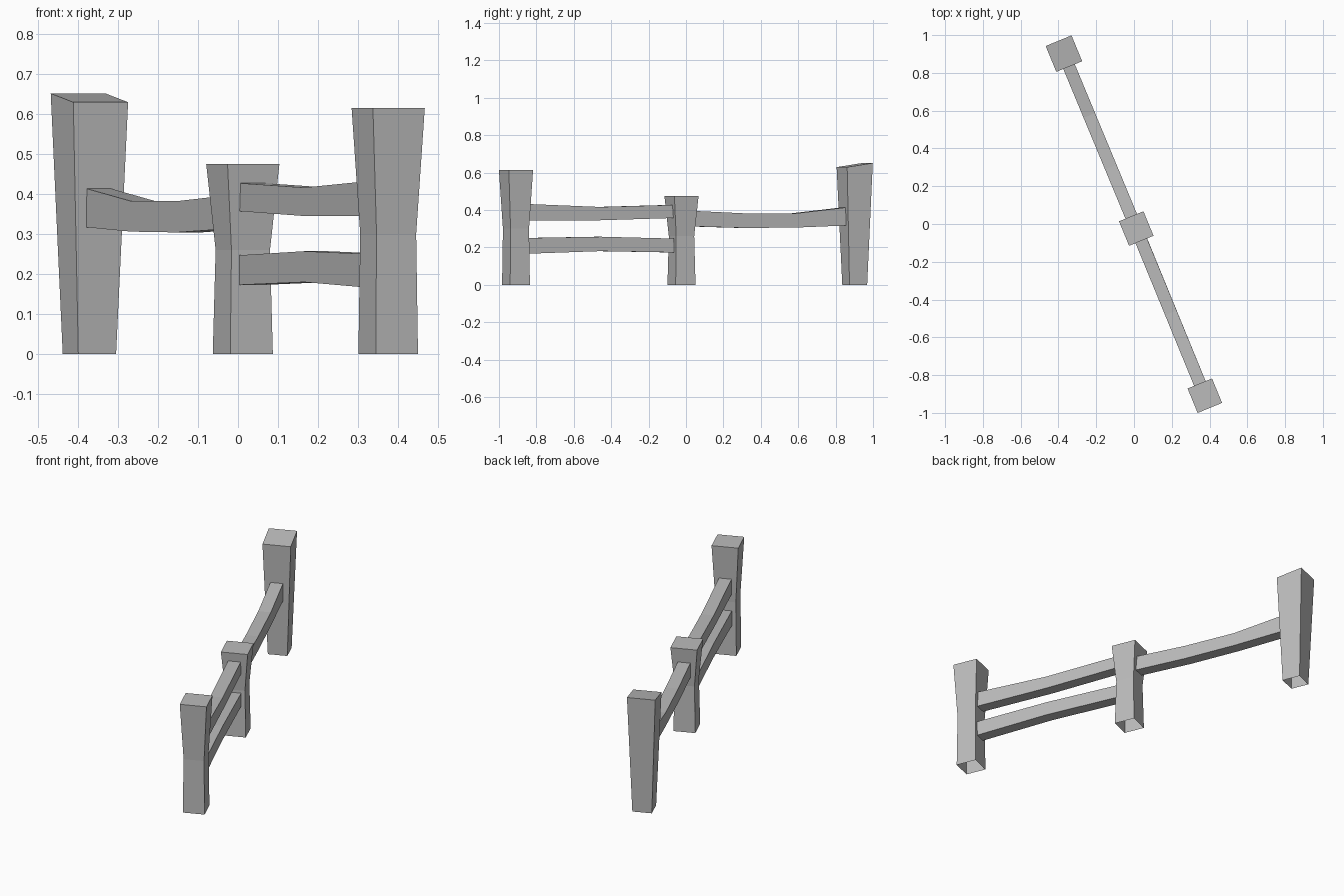
import bpy, bmesh
from math import hypot
from mathutils import Vector

cube = bpy.data.objects.get("Cube")
if cube:
    bpy.data.objects.remove(cube, do_unlink=True)

grey = bpy.data.materials.new("weathered_grey")
grey.use_nodes = True
colour = (0.5, 0.5, 0.5, 1)
grey.diffuse_color = colour
grey.node_tree.nodes["Principled BSDF"].inputs["Base Color"].default_value = colour

# The fence runs diagonally: u along it, v across it
length = hypot(0.745, 1.81)
u = Vector((0.745 / length, -1.81 / length, 0))
v = Vector((-u.y, u.x, 0))


def loft(name, rings, cap_start, cap_end):
    """Skin a row of four-cornered rings."""
    bm = bmesh.new()
    loops = [[bm.verts.new(p) for p in ring] for ring in rings]
    for a, b in zip(loops, loops[1:]):
        for i in range(4):
            j = (i + 1) % 4
            bm.faces.new((a[i], a[j], b[j], b[i]))
    if cap_start:
        bm.faces.new(loops[0][::-1])
    if cap_end:
        bm.faces.new(loops[-1])
    bmesh.ops.recalc_face_normals(bm, faces=bm.faces)
    mesh = bpy.data.meshes.new(name)
    bm.to_mesh(mesh)
    bm.free()
    mesh.materials.append(grey)
    obj = bpy.data.objects.new(name, mesh)
    bpy.context.collection.objects.link(obj)


def post(name, x, y, profile, slope=0):
    """Square post, open underneath; profile holds (height, half width)."""
    rings = []
    for k, (z, h) in enumerate(profile):
        tilt = slope if k == len(profile) - 1 else 0
        rings.append([Vector((x, y, z - a * tilt)) + u * h * a + v * h * b
                      for a, b in ((-1, -1), (1, -1), (1, 1), (-1, 1))])
    loft(name, rings, False, True)


def rail(name, start, end, heights, w=0.033):
    """Sagging or arched rail; heights holds (bottom, top) per section."""
    start, end = Vector((*start, 0)), Vector((*end, 0))
    rings = []
    for k, (low, high) in enumerate(heights):
        c = start.lerp(end, k / (len(heights) - 1))
        rings.append([c + v * s * w + Vector((0, 0, z))
                      for s, z in ((-1, low), (1, low), (1, high), (-1, high))])
    loft(name, rings, True, True)


# Posts
post("back_post", -0.371, 0.902, [(0, 0.051), (0.64, 0.074)], 0.011)
post("middle_post", 0.012, -0.024, [(0, 0.0575), (0.26, 0.052), (0.475, 0.07)])
post("front_post", 0.375, -0.909, [(0, 0.057), (0.3, 0.0535), (0.615, 0.07)])

# Rails
rail("back_rail", (-0.35, 0.848), (-0.009, 0.027),
     [(0.317, 0.414), (0.306, 0.382), (0.304, 0.382), (0.312, 0.395)])
rail("front_upper_rail", (0.034, -0.078), (0.356, -0.862),
     [(0.357, 0.427), (0.345, 0.416), (0.345, 0.432)])
rail("front_lower_rail", (0.034, -0.076), (0.356, -0.862),
     [(0.173, 0.247), (0.18, 0.257), (0.166, 0.25)])
